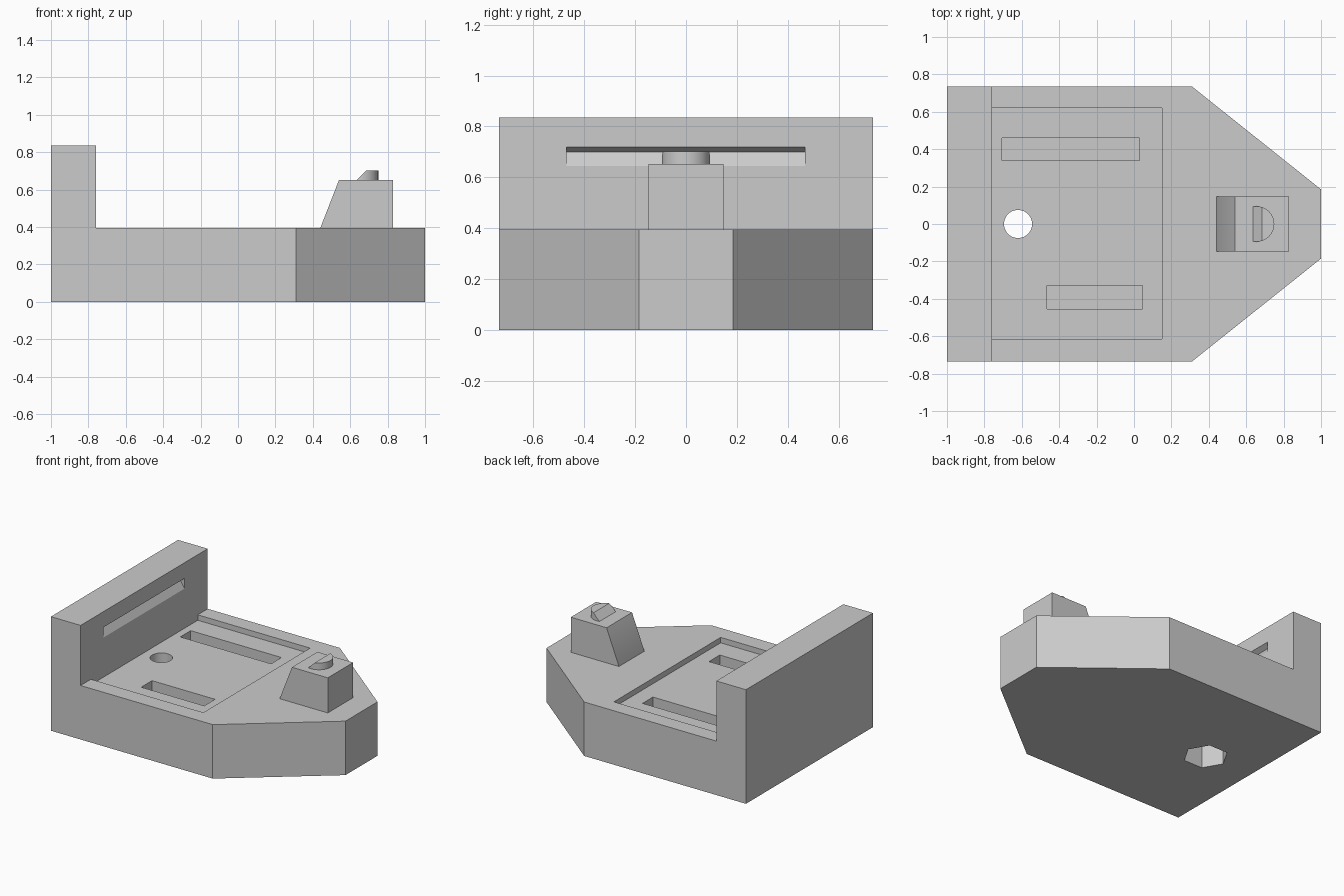
import bpy, bmesh, math
from mathutils import Vector

cube = bpy.data.objects.get("Cube")
if cube:
    bpy.data.objects.remove(cube, do_unlink=True)

grey = bpy.data.materials.new("plain grey")
grey.use_nodes = True
colour = (0.6, 0.6, 0.6, 1)
grey.diffuse_color = colour
grey.node_tree.nodes["Principled BSDF"].inputs["Base Color"].default_value = colour


def prism(name, profile, axis, low, high):
    """Extrude a flat profile: (x, z) points along y, or (x, y) points along z."""
    bm = bmesh.new()
    place = (lambda a, b: (a, low, b)) if axis == "y" else (lambda a, b: (a, b, low))
    face = bm.faces.new([bm.verts.new(place(a, b)) for a, b in profile])
    top = bmesh.ops.extrude_face_region(bm, geom=[face])["geom"]
    step = Vector((0, high - low, 0) if axis == "y" else (0, 0, high - low))
    bmesh.ops.translate(bm, vec=step, verts=[g for g in top if isinstance(g, bmesh.types.BMVert)])
    bmesh.ops.recalc_face_normals(bm, faces=bm.faces)
    mesh = bpy.data.meshes.new(name)
    bm.to_mesh(mesh)
    bm.free()
    mesh.materials.append(grey)
    obj = bpy.data.objects.new(name, mesh)
    bpy.context.collection.objects.link(obj)
    return obj


def rect(x1, x2, y1, y2):
    return [(x1, y1), (x2, y1), (x2, y2), (x1, y2)]


def ring(cx, radius, sides):
    return [(cx + radius * math.cos(math.tau * i / sides),
             radius * math.sin(math.tau * i / sides)) for i in range(sides)]


def cut(target, cutters):
    """Subtract the cutters, bake the result and drop the helpers."""
    for cutter in cutters:
        cutter.hide_render = True
        mod = target.modifiers.new("cut", "BOOLEAN")
        mod.operation, mod.solver, mod.object = "DIFFERENCE", "EXACT", cutter
    graph = bpy.context.evaluated_depsgraph_get()
    baked = bpy.data.meshes.new_from_object(target.evaluated_get(graph))
    target.modifiers.clear()
    target.data = baked
    for cutter in cutters:
        bpy.data.objects.remove(cutter, do_unlink=True)


DECK, WALL_X, HALF = 0.395, -0.76, 0.735

# Base plate with the upright end wall
body = prism("base_with_wall",
             [(-1, 0), (1, 0), (1, DECK), (WALL_X, DECK), (WALL_X, 0.835), (-1, 0.835)],
             "y", -HALF, HALF)

# Tapered nose corners
slope = (HALF - 0.185) / (1 - 0.31)
cutters = []
for side in (1, -1):
    run = 0.1
    corner = [(0.31 - run, side * (HALF + slope * run)),
              (1 + run, side * (0.185 - slope * run)),
              (1 + run, side * (HALF + slope * run))]
    cutters.append(prism("nose_cutter", corner, "z", -0.1, 0.6))

# Shallow tray, two deep slots, bolt hole and hexagonal nut pocket
cutters += [
    prism("tray_cutter", rect(WALL_X, 0.15, -0.615, 0.62), "z", 0.355, 0.5),
    prism("long_slot_cutter", rect(-0.705, 0.03, 0.34, 0.46), "z", 0.22, 0.5),
    prism("short_slot_cutter", rect(-0.465, 0.045, -0.455, -0.33), "z", 0.22, 0.5),
    prism("bolt_hole_cutter", ring(-0.62, 0.075, 48), "z", -0.1, 0.6),
    prism("nut_pocket_cutter", ring(-0.62, 0.15, 6), "z", -0.1, 0.2),
    # Angled groove in the wall
    prism("groove_cutter", [(WALL_X - 0.035, 0.7), (WALL_X, 0.645), (WALL_X + 0.05, 0.645),
                            (WALL_X + 0.05, 0.72), (WALL_X, 0.72)], "y", -0.47, 0.467),
]
cut(body, cutters)

# Sloped block on the nose
block = prism("nose_block", [(0.44, DECK - 0.01), (0.44, DECK), (0.54, 0.652), (0.83, 0.652),
                             (0.83, DECK - 0.01)], "y", -0.147, 0.147)

# Half-round catch with a bevelled flat side
flat_x, centre_x, radius = 0.635, 0.655, 0.095
start = math.acos((flat_x - centre_x) / radius)
arc = [(centre_x + radius * math.cos(a), radius * math.sin(a))
       for a in (-start + 2 * start * i / 32 for i in range(33))]
catch = prism("half_round_catch", arc, "z", 0.645, 0.702)
cut(catch, [prism("bevel_cutter", [(0.615, 0.632), (0.705, 0.722), (0.615, 0.722)],
                  "y", -0.2, 0.2)])

# Smooth the round parts, keep hard edges
for obj in (body, block, catch):
    bpy.ops.object.select_all(action="DESELECT")
    obj.select_set(True)
    bpy.context.view_layer.objects.active = obj
    bpy.ops.object.shade_smooth_by_angle(angle=math.radians(25))
